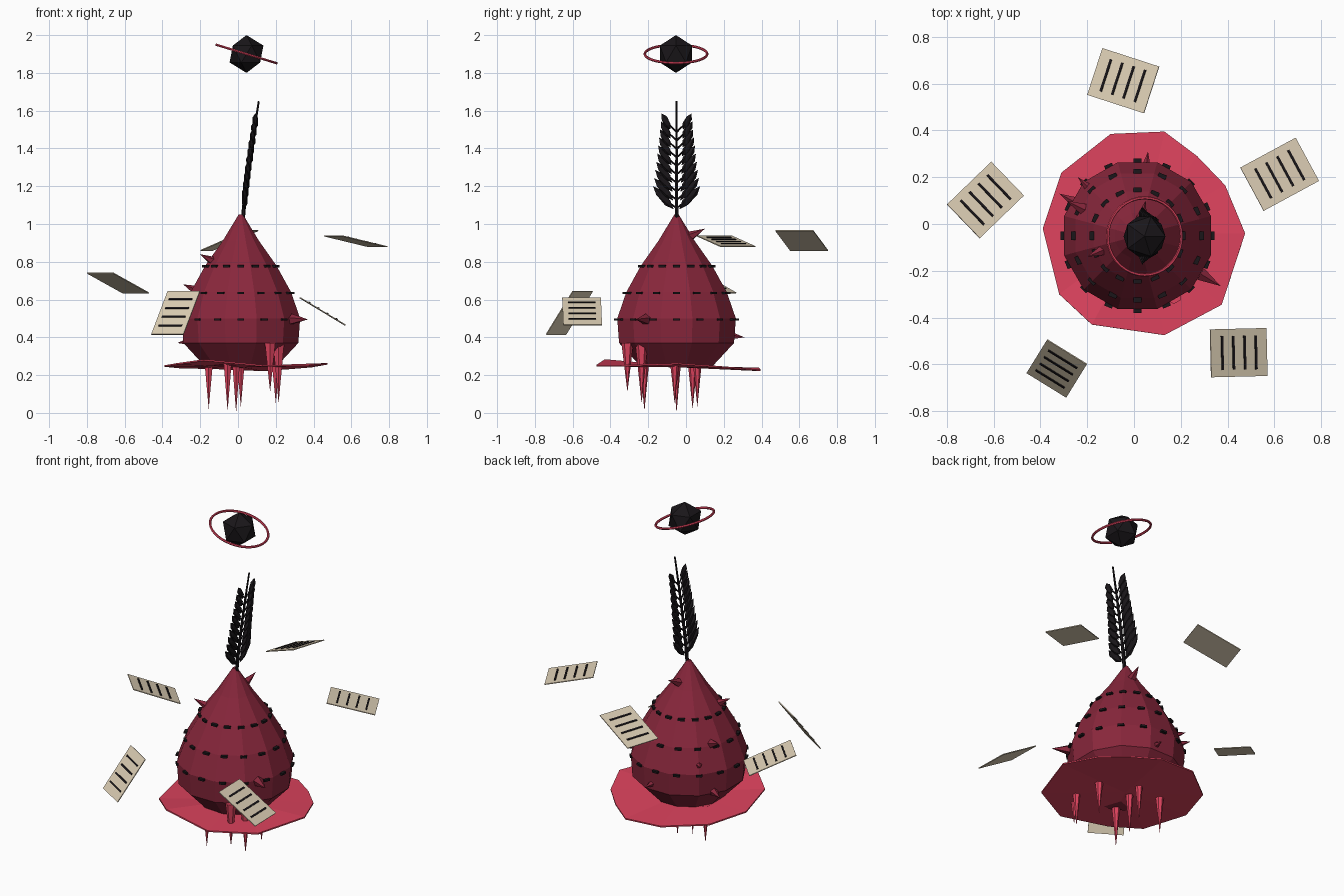
import bpy, bmesh
from math import sin, cos, pi, radians
from mathutils import Vector, Matrix

if "Cube" in bpy.data.objects:
    bpy.data.objects.remove(bpy.data.objects["Cube"])

CX, CY = 0.015, -0.05


def material(name, rgb):
    m = bpy.data.materials.new(name)
    m.diffuse_color = (*rgb, 1)
    m.use_nodes = True
    m.node_tree.nodes["Principled BSDF"].inputs["Base Color"].default_value = m.diffuse_color
    return m


BODY = material("burgundy", (0.25, 0.02, 0.045))
RED = material("bright_red", (0.72, 0.055, 0.11))
INK = material("black", (0.01, 0.008, 0.01))
PAPER = material("parchment", (0.72, 0.62, 0.46))


def finish(name, bm, mat):
    bmesh.ops.recalc_face_normals(bm, faces=bm.faces)
    me = bpy.data.meshes.new(name)
    bm.to_mesh(me)
    bm.free()
    ob = bpy.data.objects.new(name, me)
    me.materials.append(mat)
    bpy.context.collection.objects.link(ob)
    return ob


def cone(bm, base, tip, r, sides=5, r2=0.0):
    base, tip = Vector(base), Vector(tip)
    d = tip - base
    mat = Matrix.Translation((base + tip) / 2) @ d.to_track_quat('Z', 'Y').to_matrix().to_4x4()
    bmesh.ops.create_cone(bm, cap_ends=True, segments=sides, radius1=r, radius2=r2,
                          depth=d.length, matrix=mat)


def box(bm, center, axes, size):
    rot = Matrix(axes).transposed().to_4x4()
    bmesh.ops.create_cube(bm, size=1, matrix=Matrix.Translation(center) @ rot @ Matrix.Diagonal((*size, 1)))


# Teardrop body, a low-poly lathe
bm = bmesh.new()
N = 12
rings = []
for r, z in [(0.2, 0.25), (0.315, 0.37), (0.325, 0.5), (0.275, 0.64), (0.195, 0.78), (0.1, 0.91), (0.012, 1.05)]:
    rings.append([bm.verts.new((CX + r * cos(2 * pi * i / N + pi / N), CY + r * sin(2 * pi * i / N + pi / N), z))
                  for i in range(N)])
for a, b in zip(rings, rings[1:]):
    for i in range(N):
        j = (i + 1) % N
        bm.faces.new((a[i], a[j], b[j], b[i]))
bm.faces.new(rings[0])
bm.faces.new(rings[-1])
finish("body", bm, BODY)

# Dashed bands around the body
bm = bmesh.new()
for r, z, n in [(0.32, 0.495, 16), (0.275, 0.635, 16), (0.195, 0.777, 16)]:
    for i in range(n):
        t = 2 * pi * i / n
        out, tan = Vector((cos(t), sin(t), 0)), Vector((-sin(t), cos(t), 0))
        box(bm, Vector((CX, CY, z)) + out * r, (tan, out, (0, 0, 1)), (0.036, 0.02, 0.012))
finish("stitch_bands", bm, INK)

# Small thorns on the body: tip and upward slope of the direction
bm = bmesh.new()
for tip, rise in [((0.37, -0.265, 0.495), 0.0), ((0.06, 0.31, 0.4), -0.1), ((0.05, 0.1, 0.975), 0.5),
                  ((-0.2, -0.14, 0.84), 0.5), ((-0.29, 0.1, 0.68), 0.4), ((-0.24, 0.2, 0.56), 0.2),
                  ((-0.32, 0.13, 0.37), -0.1)]:
    tip = Vector(tip)
    d = Vector((tip.x - CX, tip.y - CY, 0)).normalized()
    d = (d + Vector((0, 0, rise))).normalized()
    cone(bm, tip - d * 0.1, tip, 0.03)
finish("thorns", bm, BODY)

# Irregular thin puddle under the body
bm = bmesh.new()
rim = [(-0.1, 0.385, 0.235), (0.13, 0.395, 0.225), (0.27, 0.29, 0.235), (0.39, 0.165, 0.245),
       (0.475, -0.04, 0.26), (0.375, -0.345, 0.25), (0.13, -0.475, 0.25), (-0.18, -0.43, 0.28),
       (-0.32, -0.3, 0.26), (-0.39, -0.02, 0.248), (-0.31, 0.22, 0.24)]
mid = bm.verts.new((0.03, -0.04, 0.245))
vs = [bm.verts.new(p) for p in rim]
for i in range(len(vs)):
    bm.faces.new((mid, vs[i - 1], vs[i]))
puddle = finish("puddle", bm, RED)
sol = puddle.modifiers.new("thickness", 'SOLIDIFY')
sol.thickness, sol.offset = 0.008, 0

# Drips hanging below the puddle: x, y, top, tip, radius
bm = bmesh.new()
for x, y, top, tip, r in [(-0.155, 0.035, 0.25, 0.02, 0.024), (-0.055, -0.22, 0.26, 0.01, 0.024),
                          (0.015, 0.06, 0.25, 0.03, 0.022), (-0.01, -0.05, 0.25, 0.0, 0.022),
                          (0.2, -0.06, 0.28, 0.05, 0.026), (0.17, -0.31, 0.37, 0.11, 0.032),
                          (0.215, -0.235, 0.37, 0.05, 0.034)]:
    cone(bm, (x, y, top), (x, y, tip), r, 6)
finish("drips", bm, RED)

# Feather: leaning shaft with paired leaflets
def shaft(t):
    return Vector((0.025 + 0.085 * t ** 1.2, CY, 1.02 + 0.63 * t))


bm = bmesh.new()
for i in range(6):
    cone(bm, shaft(i / 6), shaft((i + 1) / 6), 0.011 - 0.001 * i, 6, 0.01 - 0.001 * i)
finish("feather_shaft", bm, INK)

bm = bmesh.new()
PAIRS = 10
for i in range(PAIRS):
    f = i / (PAIRS - 1)
    length, width = 0.082 - 0.034 * f, 0.023 - 0.003 * f
    for s in (-1, 1):
        lean = radians(42 - 14 * f) * s
        c = shaft(0.17 + 0.64 * f) + Vector((0, s * (0.07 - 0.014 * f), 0.012))
        m = (Matrix.Translation(c) @ Matrix.Rotation(-lean, 4, 'X') @ Matrix.Rotation(0.3, 4, 'Z')
             @ Matrix.Diagonal((0.016, width, length, 1)))
        bmesh.ops.create_icosphere(bm, subdivisions=1, radius=1, matrix=m)
        cone(bm, shaft(0.1 + 0.64 * f), c, 0.005, 4, 0.004)
finish("feather_leaflets", bm, INK)

# Floating orb and its tilted ring
bm = bmesh.new()
bmesh.ops.create_icosphere(bm, subdivisions=1, radius=0.1, matrix=Matrix.Translation((0.045, -0.053, 1.9)))
finish("orb", bm, INK)
bpy.ops.mesh.primitive_torus_add(major_segments=36, minor_segments=6, major_radius=0.165, minor_radius=0.007,
                                 location=(0.045, -0.053, 1.9), rotation=(0, radians(17), 0))
ring = bpy.context.object
ring.name = "orb_ring"
ring.data.materials.append(RED)

# Floating pages: corners a, b along the short edge, and d along the long edge from a
pages = [((-0.135, 0.75, 0.86), (-0.2, 0.55, 0.86), (0.108, 0.675, 0.965)),
         ((0.455, 0.24, 0.937), (0.555, 0.055, 0.937), (0.69, 0.37, 0.88)),
         ((-0.8, 0.085, 0.74), (-0.66, -0.06, 0.74), (-0.61, 0.265, 0.635)),
         ((0.325, -0.45, 0.61), (0.33, -0.655, 0.61), (0.565, -0.445, 0.465)),
         ((-0.37, -0.495, 0.645), (-0.2, -0.6, 0.645), (-0.46, -0.635, 0.415))]
for k, (a, b, d) in enumerate(pages):
    a, b, d = Vector(a), Vector(b), Vector(d)
    u, w = b - a, d - a
    c = a + (u + w) / 2
    n = u.cross(w).normalized()
    n = n if n.z > 0 else -n
    un = u.normalized()
    wn = n.cross(un)
    bm = bmesh.new()
    box(bm, c, (un, wn, n), (u.length, w.length, 0.005))
    finish(f"page_{k + 1}", bm, PAPER)
    bm = bmesh.new()
    for i in range(4):
        p = c + w * (i - 1.5) * 0.2 + n * 0.004
        box(bm, p, (un, wn, n), (0.145, 0.01, 0.006))
    finish(f"page_lines_{k + 1}", bm, INK)
